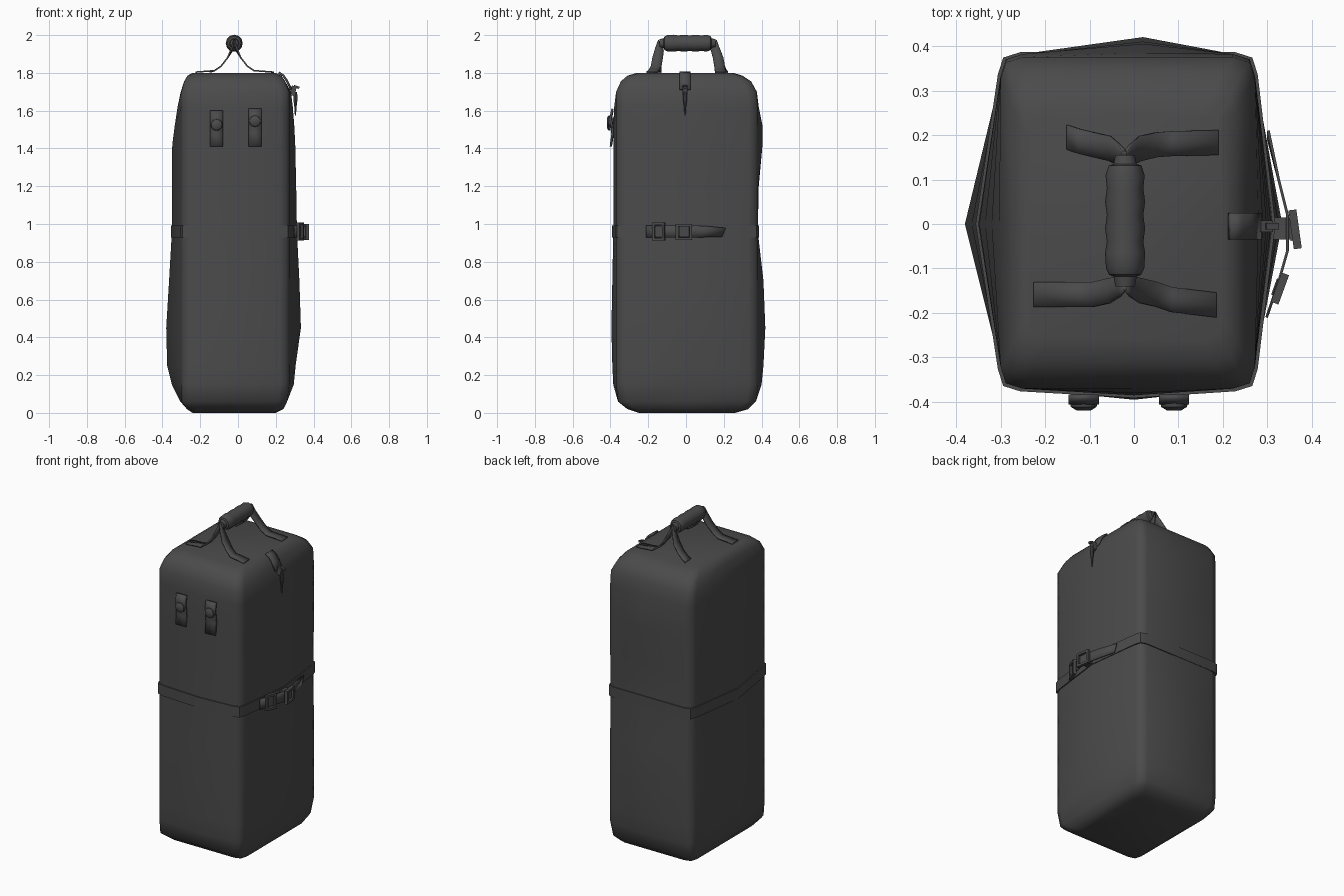
import bpy, bmesh, math
from mathutils import Vector, Matrix

old = bpy.data.objects.get("Cube")
if old:
    bpy.data.objects.remove(old, do_unlink=True)


def material(name, value):
    m = bpy.data.materials.new(name)
    m.use_nodes = True
    colour = (value, value, value, 1)
    m.diffuse_color = colour
    m.node_tree.nodes["Principled BSDF"].inputs["Base Color"].default_value = colour
    return m


CLOTH = material("charcoal cloth", 0.07)


def finish(name, bm, angle=40):
    bmesh.ops.recalc_face_normals(bm, faces=bm.faces)
    mesh = bpy.data.meshes.new(name)
    bm.to_mesh(mesh)
    bm.free()
    mesh.materials.append(CLOTH)
    ob = bpy.data.objects.new(name, mesh)
    bpy.context.collection.objects.link(ob)
    bpy.ops.object.select_all(action='DESELECT')
    ob.select_set(True)
    bpy.context.view_layer.objects.active = ob
    bpy.ops.object.shade_smooth_by_angle(angle=math.radians(angle))
    return ob


def loft(bm, rings, caps=True):
    rows = [[bm.verts.new(p) for p in r] for r in rings]
    n = len(rows[0])
    for a, b in zip(rows, rows[1:]):
        for i in range(n):
            j = (i + 1) % n
            bm.faces.new((a[i], a[j], b[j], b[i]))
    if caps:
        bm.faces.new(rows[0])
        bm.faces.new(rows[-1])


def ribbon(name, stations, thick=0.006):
    """Strap through (centre, half-width vector) stations."""
    bm = bmesh.new()
    rows = []
    for c, w in stations:
        c, w = Vector(c), Vector(w)
        rows.append((bm.verts.new(c - w), bm.verts.new(c), bm.verts.new(c + w)))
    for a, b in zip(rows, rows[1:]):
        for i in range(2):
            bm.faces.new((a[i], a[i + 1], b[i + 1], b[i]))
    ob = finish(name, bm)
    solid = ob.modifiers.new("thickness", 'SOLIDIFY')
    solid.thickness = thick
    solid.offset = 0
    return ob


def boxes(name, place, parts):
    bm = bmesh.new()
    for centre, size in parts:
        bmesh.ops.create_cube(bm, size=1, matrix=place @ Matrix.Translation(centre)
                              @ Matrix.Diagonal((*size, 1)))
    return finish(name, bm)


def lathe(name, place, profile, sides=12):
    """Turn (distance, radius) pairs about the local z axis."""
    bm = bmesh.new()
    loft(bm, [[place @ Vector((r * math.cos(2 * math.pi * i / sides),
                               r * math.sin(2 * math.pi * i / sides), d))
               for i in range(sides)] for d, r in profile])
    return finish(name, bm)


# Bag body: height, then left, right, front and back extents
LEVELS = [
    (0.0, -0.24, 0.20, -0.25, 0.26),
    (0.02, -0.27, 0.24, -0.31, 0.33),
    (0.06, -0.305, 0.26, -0.36, 0.37),
    (0.15, -0.35, 0.295, -0.385, 0.40),
    (0.25, -0.375, 0.305, -0.39, 0.41),
    (0.45, -0.38, 0.333, -0.395, 0.42),
    (0.70, -0.365, 0.325, -0.39, 0.41),
    (0.96, -0.35, 0.312, -0.385, 0.38),
    (1.20, -0.35, 0.308, -0.385, 0.385),
    (1.42, -0.348, 0.303, -0.385, 0.405),
    (1.52, -0.335, 0.298, -0.385, 0.405),
    (1.62, -0.32, 0.29, -0.38, 0.385),
    (1.70, -0.303, 0.28, -0.37, 0.375),
    (1.755, -0.285, 0.25, -0.345, 0.345),
    (1.785, -0.268, 0.23, -0.31, 0.30),
    (1.80, -0.24, 0.20, -0.26, 0.25),
]


def section(z, l, r, f, b, out=0.0):
    """Boxy outline with fixed soft corners and bulging sides."""
    x0, x1 = max(l, -0.30) - out, min(r, 0.272) + out
    y0, y1 = max(f, -0.37) - out, min(b, 0.382) + out
    l, r, f, b = l - out, r + out, f - out, b + out
    c, k = 0.05, 0.012
    pts = [(l, 0), (x0, y0 + c), (x0 + k, y0 + k), (x0 + c, y0),
           (0, f), (x1 - c, y0), (x1 - k, y0 + k), (x1, y0 + c),
           (r, 0), (x1, y1 - c), (x1 - k, y1 - k), (x1 - c, y1),
           (0.02, b), (x0 + c, y1), (x0 + k, y1 - k), (x0, y1 - c)]
    return [(x, y, z) for x, y in pts]


bm = bmesh.new()
loft(bm, [section(*lv) for lv in LEVELS])
finish("bag_body", bm, 60)

# Waist strap around the bag
bm = bmesh.new()
loft(bm, [section(z, *LEVELS[7][1:], out=o) for z, o in
          ((0.928, -0.003), (0.928, 0.006), (0.993, 0.006), (0.993, -0.003))], False)
finish("waist_strap", bm, 30)

# Loose strap end and buckles on the left side
UP = (0, 0, 0.032)
ribbon("buckle_strap", [((0.298, -0.21, 0.96), UP), ((0.325, -0.13, 0.96), UP),
                        ((0.345, -0.06, 0.96), UP), ((0.345, 0.02, 0.96), UP),
                        ((0.325, 0.10, 0.96), (0, 0, 0.03)), ((0.302, 0.20, 0.955), (0, 0.01, 0.024))])


def buckle(name, centre, turn, wide, high):
    place = Matrix.Translation(centre) @ Matrix.Rotation(turn, 4, 'Z')
    t = 0.014
    parts = [((0, s * (wide - t) / 2, 0), (0.018, t, high)) for s in (-1, 1)]
    parts += [((0, 0, s * (high - t) / 2), (0.018, wide, t)) for s in (-1, 1)]
    parts.append(((-0.008, 0, 0), (0.012, wide * 0.55, high * 0.6)))
    boxes(name, place, parts)


buckle("front_buckle", (0.328, -0.145, 0.96), math.radians(-20), 0.07, 0.095)
buckle("main_buckle", (0.362, -0.012, 0.958), math.radians(8), 0.088, 0.085)
boxes("buckle_base", Matrix.Translation((0.335, -0.01, 0.958)), [((0, 0, 0), (0.045, 0.05, 0.055))])

# Zip tab, slider and pull cord near the top edge
ACROSS = (0, 0.03, 0)
ribbon("zip_tab", [((x, -0.005, z), ACROSS) for x, z in
                   ((0.215, 1.802), (0.24, 1.786), (0.26, 1.757), (0.281, 1.712))], 0.012)
boxes("zip_slider", Matrix.Translation((0.292, -0.005, 1.708)) @ Matrix.Rotation(0.3, 4, 'Y'),
      [((0, 0, 0), (0.028, 0.026, 0.045)), ((0.012, 0, 0.022), (0.03, 0.014, 0.012)),
       ((0.012, 0, -0.022), (0.03, 0.014, 0.012))])
lathe("zip_pull", Matrix.Translation((0.304, -0.005, 0)),
      [(1.575, 0.003), (1.62, 0.006), (1.66, 0.011), (1.70, 0.009)], 8)

# Two front tabs with studs
for side, x, top, stud in (("right", -0.113, 1.60, 1.525), ("left", 0.09, 1.61, 1.545)):
    ribbon(side + "_front_tab", [((x, y, z), (0.034, 0, 0)) for y, z in
                                 ((-0.389, top), (-0.400, top - 0.05), (-0.392, top - 0.09),
                                  (-0.389, top - 0.13), (-0.398, 1.41))], 0.012)
    lathe(side + "_front_stud", Matrix.Translation((x, -0.385, stud)) @ Matrix.Rotation(math.pi / 2, 4, 'X'),
          [(0, 0.018), (0.014, 0.018), (0.016, 0.031), (0.026, 0.029), (0.034, 0.016)])

# Padded carrying grip
lathe("handle_grip", Matrix.Translation((-0.02, 0.01, 1.957)) @ Matrix.Rotation(-math.pi / 2, 4, 'X'),
      [(-0.15, 0.022), (-0.128, 0.026), (-0.124, 0.036), (-0.11, 0.043), (-0.075, 0.045),
       (-0.05, 0.041), (-0.02, 0.045), (0.01, 0.041), (0.04, 0.045), (0.07, 0.041),
       (0.1, 0.044), (0.121, 0.037), (0.125, 0.026), (0.145, 0.022)])

# Handle straps: each end of the grip splits into two splayed legs
for end, s, y_top, y_mid, feet in (("front", -1, -0.135, -0.158, ((-0.225, -0.158), (0.185, -0.182))),
                                   ("back", 1, 0.150, 0.178, ((-0.15, 0.195), (0.19, 0.183)))):
    for side, (x, y) in zip(("right", "left"), feet):
        d = -1 if x < 0 else 1
        flat = (0, 0.028, 0)
        ribbon(f"{end}_{side}_handle_strap", [
            ((-0.02, y_top, 1.955), (0, 0.012, 0.02 * s)),
            ((-0.02 + d * 0.012, y_top + s * 0.005, 1.925), (0, 0.022, 0.010 * s)),
            ((-0.02 + d * 0.035, y_mid - s * 0.008, 1.88), flat),
            ((-0.02 + d * 0.07, y_mid, 1.835), flat),
            ((-0.02 + d * 0.105, (y + y_mid) / 2, 1.812), flat),
            ((x, y, 1.804), flat)], 0.008)
